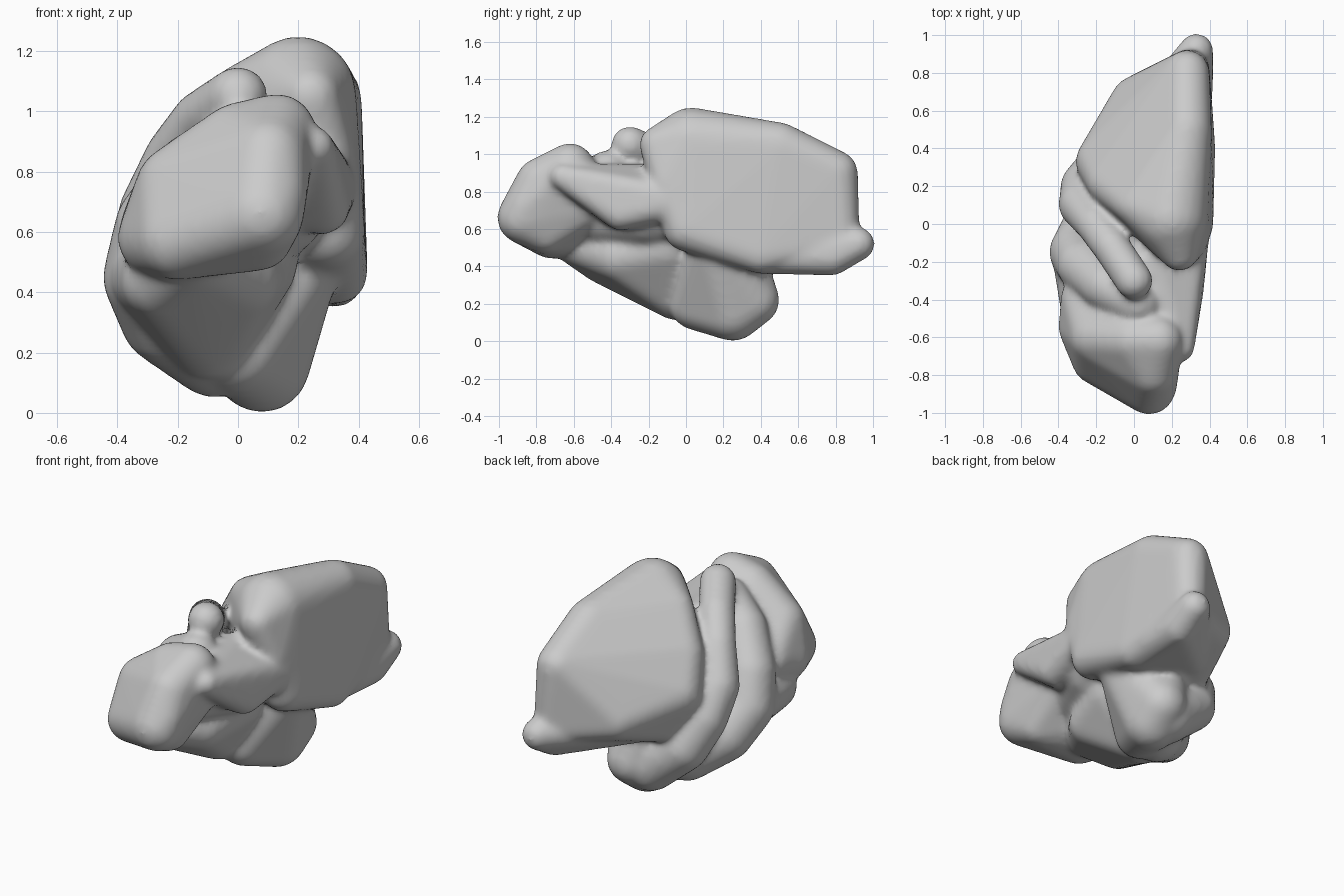
import bpy
import bmesh
from mathutils import Matrix

cube = bpy.data.objects.get("Cube")
if cube:
    bpy.data.objects.remove(cube, do_unlink=True)

GREY = (0.6, 0.6, 0.6, 1.0)
mat = bpy.data.materials.new("plain_grey")
mat.use_nodes = True
mat.diffuse_color = GREY
bsdf = next(n for n in mat.node_tree.nodes if n.type == "BSDF_PRINCIPLED")
bsdf.inputs["Base Color"].default_value = GREY
bsdf.inputs["Roughness"].default_value = 0.6

body = bmesh.new()


def add_lobe(*balls):
    """Add the rounded convex hull of balls given as (x, y, z, radius)."""
    bm = bmesh.new()
    for x, y, z, r in balls:
        bmesh.ops.create_icosphere(bm, subdivisions=3, radius=r,
                                   matrix=Matrix.Translation((x, y, z)))
    bmesh.ops.delete(bm, geom=bm.faces[:], context="FACES_KEEP_BOUNDARY")
    bmesh.ops.delete(bm, geom=bm.edges[:], context="EDGES_FACES") if bm.edges else None
    if not bm.verts:
        for x, y, z, r in balls:
            bmesh.ops.create_icosphere(bm, subdivisions=3, radius=r,
                                       matrix=Matrix.Translation((x, y, z)))
    points = [v.co.copy() for v in bm.verts]
    bm.free()
    hull = bmesh.new()
    for p in points:
        hull.verts.new(p)
    bmesh.ops.convex_hull(hull, input=hull.verts[:])
    loose = [v for v in hull.verts if not v.link_faces]
    bmesh.ops.delete(hull, geom=loose, context="VERTS")
    bmesh.ops.recalc_face_normals(hull, faces=hull.faces[:])
    mesh = bpy.data.meshes.new("lobe_hull")
    hull.to_mesh(mesh)
    hull.free()
    body.from_mesh(mesh)
    bpy.data.meshes.remove(mesh)


def add_fold(*balls):
    """Add a winding ridge through the balls."""
    for a, b in zip(balls, balls[1:]):
        add_lobe(a, b)


# Large rear lobe, flat on its +x side
add_lobe((.2, .03, 1.06, .19), (.28, .5, 1.04, .13), (.28, .8, .9, .12),
         (.3, .83, .55, .1), (.33, .4, .46, .1), (.3, 0, .6, .12),
         (.3, -.1, .85, .09), (.24, -.15, 1.05, .1), (-.17, .33, .68, .14),
         (-.13, .22, .85, .12), (0, .66, .6, .12), (-.1, .4, .5, .1),
         (0, .1, 1.05, .1))

# Lip along the lower back edge
add_lobe((.33, .92, .52, .09), (.32, .78, .45, .1), (.3, .4, .46, .1),
         (0, .5, .5, .1))

# Filling core between the lobes
add_lobe((.1, -.2, .7, .2), (.1, .1, .7, .2), (0, -.5, .65, .12))

# Bottom bulb
add_lobe((.08, .25, .16, .16), (.1, .36, .22, .14), (0, .05, .2, .14),
         (.2, .15, .5, .14), (0, .25, .55, .14))

# Winding folds on the -x side
add_fold((0, -.3, 1.05, .1), (-.12, -.12, .97, .1), (-.21, 0, .85, .1),
         (-.28, .1, .66, .12), (-.26, .2, .5, .13), (-.18, .28, .34, .14),
         (.02, .3, .2, .16))
add_fold((.02, -.42, .9, .12), (-.15, -.33, .8, .13), (-.27, -.22, .62, .14),
         (-.3, -.15, .45, .15), (-.24, -.03, .31, .15), (-.08, .1, .2, .15))

# Lower front shelf
add_lobe((-.3, -.2, .45, .13), (-.26, -.45, .44, .13), (-.15, -.6, .52, .11),
         (0, -.35, .45, .14), (-.1, -.05, .25, .14), (.05, -.1, .5, .15),
         (-.1, -.3, .38, .12))

# Front lobe
add_lobe((.08, -.87, .66, .14), (.1, -.78, .85, .13), (.13, -.62, .93, .13),
         (0, -.62, .9, .13), (-.2, -.6, .75, .14), (-.27, -.55, .58, .13),
         (-.2, -.72, .57, .13), (.07, -.75, .58, .11), (.11, -.85, .72, .12),
         (-.27, -.4, .62, .12), (.08, -.5, .75, .13))

# Ridge joining the front lobe to the rear lobe on the +x side
add_lobe((.25, -.66, .88, .07), (.28, -.35, .68, .09), (.3, -.05, .75, .1),
         (.15, -.4, .75, .12), (.1, -.2, .8, .15))

# Merge the overlapping volumes into one softly creased surface
mesh = bpy.data.meshes.new("folded_lobes")
body.to_mesh(mesh)
body.free()
mesh.materials.append(mat)
obj = bpy.data.objects.new("folded_lobes", mesh)
bpy.context.collection.objects.link(obj)
remesh = obj.modifiers.new("merge", "REMESH")
remesh.mode = "VOXEL"
remesh.voxel_size = 0.018
remesh.use_smooth_shade = True
soften = obj.modifiers.new("soften", "SMOOTH")
soften.factor = 0.5
soften.iterations = 10
mesh.polygons.foreach_set("use_smooth", [True] * len(mesh.polygons))
mesh.update()
